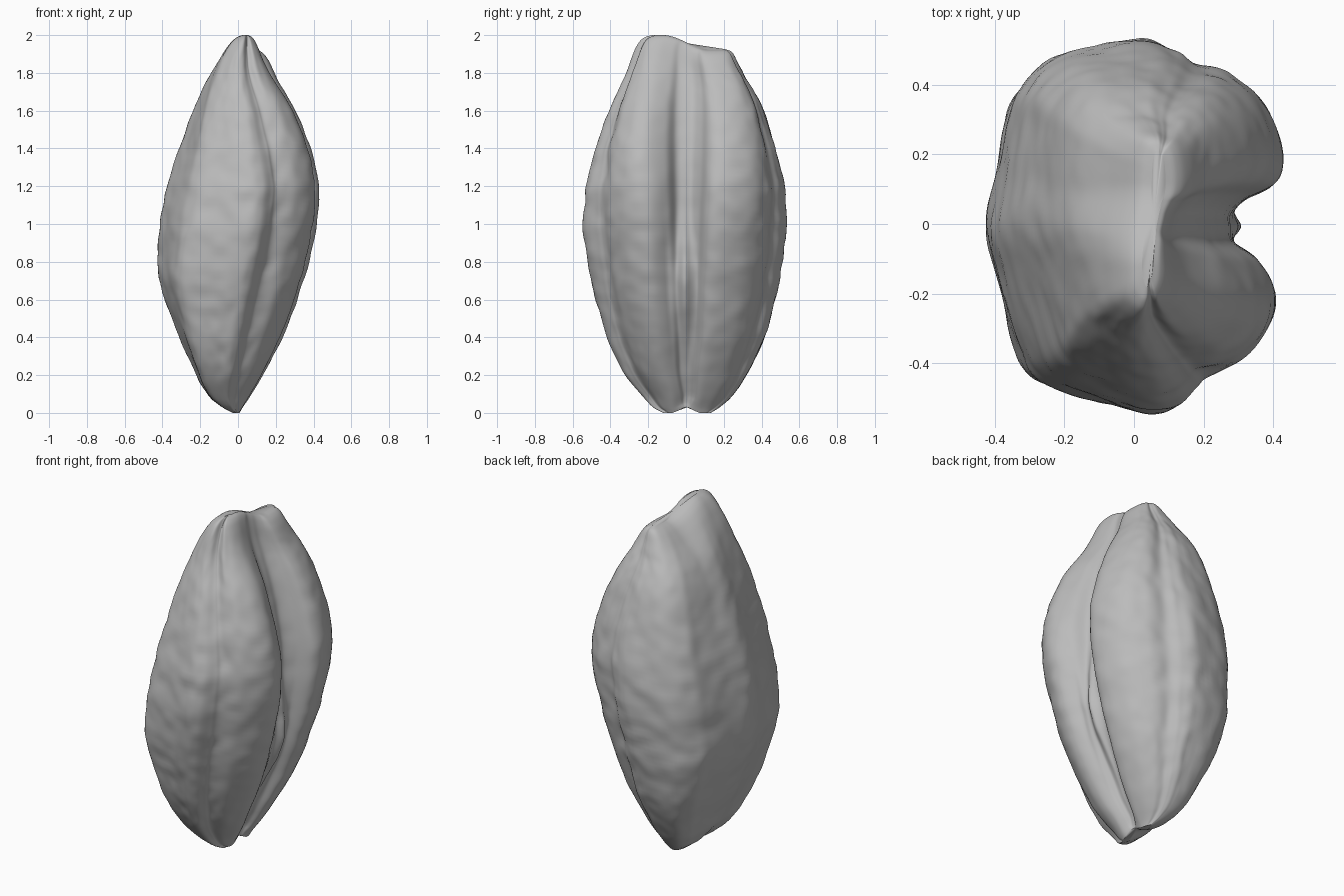
import bpy, bmesh, math
from mathutils import Vector, noise

cube = bpy.data.objects.get("Cube")
if cube:
    bpy.data.objects.remove(cube, do_unlink=True)

SEGMENTS = 196
RINGS = 120

# Lobed cross-section, scaled to the unit square, starting in the deep groove
SECTION = [(.62, 0), (.65, -.08), (.84, -.17), (.97, -.34), (.92, -.52), (.72, -.71),
           (.48, -.8), (.4, -.87), (.28, -.97), (.1, -1), (-.25, -.95),
           (-.64, -.85), (-.79, -.66), (-.94, -.26), (-1, 0), (-.93, .28),
           (-.86, .55), (-.78, .73), (-.52, .91), (0, 1), (.25, .95), (.4, .86),
           (.66, .79), (.9, .61), (1.02, .36), (.97, .21), (.75, .13), (.63, .06)]

# Side profiles: height, lowest x, highest x, lowest y, highest y
PROFILE = [(0, -.03, .01, -.12, .13), (.03, -.09, .025, -.18, .18),
           (.1, -.18, .07, -.24, .26), (.2, -.22, .13, -.33, .32),
           (.4, -.31, .23, -.42, .42), (.6, -.39, .31, -.48, .47),
           (.75, -.43, .355, -.515, .505), (1, -.415, .41, -.545, .535),
           (1.2, -.38, .425, -.53, .525), (1.4, -.31, .38, -.48, .475),
           (1.6, -.24, .3, -.41, .41), (1.8, -.16, .19, -.315, .325),
           (1.9, -.1, .15, -.28, .28), (1.96, -.055, .12, -.255, .26),
           (1.99, -.015, .09, -.22, .24), (2, .02, .06, -.18, .21)]


def spline(a, b, c, d, t):
    """Smooth interpolation from b to c."""
    return tuple(q + .5 * t * (r - p + t * (2*p - 5*q + 4*r - s + t * (3*(q - r) + s - p)))
                 for p, q, r, s in zip(a, b, c, d))


def section_point(f):
    n = len(SECTION)
    i = int(f * n)
    return spline(*(SECTION[(i + k) % n] for k in (-1, 0, 1, 2)), f * n - i)


def extents(z):
    for low, high in zip(PROFILE, PROFILE[1:]):
        if z <= high[0]:
            break
    t = (z - low[0]) / (high[0] - low[0])
    return [p + (q - p) * t for p, q in zip(low[1:], high[1:])]


def smooth_extents(z):
    """Average neighbouring heights to round the profile corners."""
    w = min(.06, z / 2, (2 - z) / 2)
    rows = [extents(z + w * k) for k in (-1, -.5, 0, .5, 1)]
    return [sum(col) / len(rows) for col in zip(*rows)]


def smoothstep(a, b, v):
    t = max(0, min(1, (v - a) / (b - a)))
    return t * t * (3 - 2 * t)


def surface_point(u, v, z):
    x0, x1, y0, y1 = smooth_extents(z)
    # Left-hand corners: fuller near the base, the front one slimmer higher up
    corner = max(0, -u) * abs(v)
    if v < 0:
        swell = 1 + corner * .2 * max(-.45, min(.5, .8 - z))
    else:
        swell = 1 + corner * (.16 * smoothstep(.9, .3, z) + .12 * smoothstep(1.1, 1.6, z))
    # A ridge rises along the floor of the deep groove, low down
    floor = smoothstep(.2, 0, abs(v)) * smoothstep(.3, .6, u)
    # The front groove drifts away from the deep groove towards both tips
    drift = .37 * max(0, .8 - z) + .35 * max(0, z - 1.2)
    u -= drift * max(0, 1 - u * u) * smoothstep(-.3, -.8, v)
    u += .29 * floor * math.exp(-((z - .65) / .32) ** 2)
    # The deep groove keeps its width as the body narrows upwards
    widen = .8 * smoothstep(.9, 1.9, z) * smoothstep(0, .6, u)
    v *= 1 + widen * max(0, 1 - abs(v))
    # Gentle wrinkles, fading out at both tips
    fade = smoothstep(0, .3, z) * smoothstep(2, 1.8, z)
    bump = noise.noise(Vector((u * 2, v * 2, z * 7))) * .016
    bump += noise.noise(Vector((u * 5, v * 5, z * 14 + 9))) * .014
    swell += bump * fade
    y = (y0 + y1) / 2 + (y1 - y0) / 2 * v * swell
    # Rear lobe ends lower and further out, front lobe is slimmer at the top
    tip = smoothstep(1.6, 2, z)
    rear = smoothstep(-.12, .12, y)
    if u > 0:
        u *= 1 - .25 * tip * (1 - rear)
    x = (x0 + x1) / 2 + (x1 - x0) / 2 * u * swell + .03 * tip * rear
    z -= .075 * tip * rear
    # A notch parts the lobes at the base
    z += .03 * (1 - smoothstep(0, .08, abs(y))) * smoothstep(.2, 0, z)
    return x, y, z


# Seed body: loft the section through the profiles
bm = bmesh.new()
outline = [section_point(i / SEGMENTS) for i in range(SEGMENTS)]
rings = []
for j in range(RINGS + 1):
    z = 1 - math.cos(math.pi * j / RINGS)
    rings.append([bm.verts.new(surface_point(u, v, z)) for u, v in outline])
for lower, upper in zip(rings, rings[1:]):
    for i in range(SEGMENTS):
        k = (i + 1) % SEGMENTS
        bm.faces.new((lower[i], lower[k], upper[k], upper[i]))
for ring, z in ((rings[0], 0), (rings[-1], 2)):
    tip = bm.verts.new(surface_point(0, 0, z))
    for i in range(SEGMENTS):
        bm.faces.new((ring[i], ring[(i + 1) % SEGMENTS], tip))
bmesh.ops.recalc_face_normals(bm, faces=bm.faces[:])

mesh = bpy.data.meshes.new("seed_body")
bm.to_mesh(mesh)
bm.free()
seed = bpy.data.objects.new("seed_body", mesh)
bpy.context.collection.objects.link(seed)

# Plain grey material
grey = bpy.data.materials.new("light_grey")
grey.use_nodes = True
colour = (.5, .5, .5, 1)
grey.diffuse_color = colour
next(n for n in grey.node_tree.nodes
     if n.type == "BSDF_PRINCIPLED").inputs["Base Color"].default_value = colour
mesh.materials.append(grey)
for face in mesh.polygons:
    face.use_smooth = True
